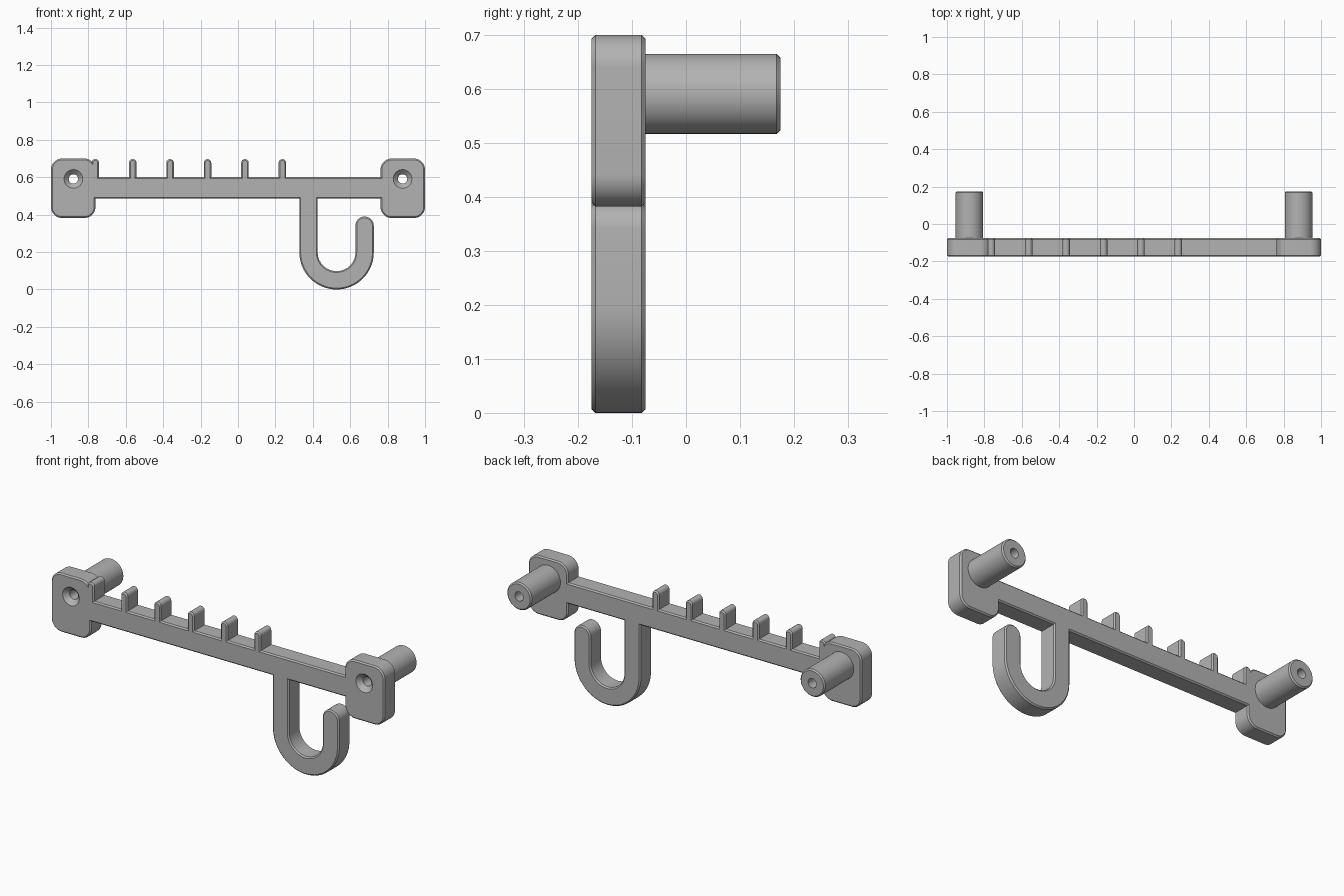
import bpy, bmesh
from math import pi, sin, cos, radians

if "Cube" in bpy.data.objects:
    bpy.data.objects.remove(bpy.data.objects["Cube"])

FRONT, BACK, CHAMFER = -0.175, -0.075, 0.007
HOLE_Z = 0.591

grey = bpy.data.materials.new("grey plastic")
grey.use_nodes = True
colour = (0.45, 0.45, 0.45, 1)
grey.diffuse_color = colour
grey.node_tree.nodes["Principled BSDF"].inputs["Base Color"].default_value = colour


def arc(cx, cz, r, start, end, steps=12):
    angles = [radians(start + (end - start) * i / steps) for i in range(steps + 1)]
    return [(cx + r * cos(a), cz + r * sin(a)) for a in angles]


def finish(name, bm):
    bmesh.ops.remove_doubles(bm, verts=bm.verts, dist=1e-5)
    bmesh.ops.recalc_face_normals(bm, faces=bm.faces)
    mesh = bpy.data.meshes.new(name)
    bm.to_mesh(mesh)
    bm.free()
    mesh.materials.append(grey)
    obj = bpy.data.objects.new(name, mesh)
    bpy.context.collection.objects.link(obj)
    return obj


def slab(name, outline):
    """Extrude an x-z outline through the depth and chamfer both rims."""
    bm = bmesh.new()
    face = bm.faces.new([bm.verts.new((x, FRONT, z)) for x, z in outline])
    moved = bmesh.ops.extrude_face_region(bm, geom=[face])["geom"]
    back = [v for v in moved if isinstance(v, bmesh.types.BMVert)]
    bmesh.ops.translate(bm, verts=back, vec=(0, BACK - FRONT, 0))
    bmesh.ops.recalc_face_normals(bm, faces=bm.faces)
    rims = [e for e in bm.edges if abs(e.verts[0].co.y - e.verts[1].co.y) < 1e-5]
    bmesh.ops.bevel(bm, geom=rims, offset=CHAMFER, segments=1,
                    profile=0.5, affect='EDGES')
    return finish(name, bm)


def lathe(name, x, profile, sides=48):
    """Spin a closed (radius, y) profile around the hole axis."""
    bm = bmesh.new()
    rings = [[bm.verts.new((x + r * cos(2 * pi * i / sides), y,
                            HOLE_Z + r * sin(2 * pi * i / sides)))
              for i in range(sides)] for r, y in profile]
    for a, b in zip(rings, rings[1:] + rings[:1]):
        for i in range(sides):
            j = (i + 1) % sides
            bm.faces.new((a[i], a[j], b[j], b[i]))
    return finish(name, bm)


def rounded_box(x0, x1, z0, z1, r):
    return (arc(x1 - r, z1 - r, r, 0, 90) + arc(x0 + r, z1 - r, r, 90, 180)
            + arc(x0 + r, z0 + r, r, 180, 270) + arc(x1 - r, z0 + r, r, 270, 360))


parts = []

# End plates with countersunk holes, and tubular posts behind them
for side, sign in (("right", -1), ("left", 1)):
    edges = sorted((sign * 0.762, sign * 1.0))
    plate = slab(side + "_plate", rounded_box(*edges, 0.382, 0.70, 0.06))
    x = sign * 0.88

    bm = bmesh.new()
    rings = []
    for r, y in ((0.054, FRONT - 0.004), (0.025, FRONT + 0.025), (0.025, BACK + 0.02)):
        rings.append([bm.verts.new((x + r * cos(2 * pi * i / 48), y,
                                    HOLE_Z + r * sin(2 * pi * i / 48)))
                      for i in range(48)])
    for a, b in zip(rings, rings[1:]):
        for i in range(48):
            bm.faces.new((a[i], a[i - 1], b[i - 1], b[i]))
    bm.faces.new(rings[0])
    bm.faces.new(rings[-1])
    cutter = finish("hole_cutter", bm)
    cutter.hide_render = True
    cut = plate.modifiers.new("screw hole", 'BOOLEAN')
    cut.operation, cut.solver, cut.object = 'DIFFERENCE', 'EXACT', cutter
    bpy.context.view_layer.objects.active = plate
    bpy.ops.object.modifier_apply(modifier=cut.name)
    bpy.data.objects.remove(cutter)

    post = lathe(side + "_post", x, [
        (0.025, BACK - 0.01), (0.074, BACK - 0.01), (0.074, 0.175 - CHAMFER),
        (0.074 - CHAMFER, 0.175), (0.025, 0.175)])
    parts += [plate, post]

# Long bar between the plates
parts.append(slab("bar", [(-0.80, 0.486), (0.80, 0.486), (0.80, 0.60), (-0.80, 0.60)]))

# Row of round-topped divider pegs
for i in range(6):
    x = -0.763 + 0.2 * i
    parts.append(slab(f"peg_{i + 1}", [(x - 0.02, 0.58), (x + 0.02, 0.58)]
                      + arc(x, 0.677, 0.02, 0, 180)))

# J-shaped hook hanging below the bar
cx, cz, outer, inner = 0.527, 0.199, 0.199, 0.101
mid, half = (outer + inner) / 2, (outer - inner) / 2
parts.append(slab("hook", [(cx - outer, 0.51)]
                  + arc(cx, cz, outer, 180, 360, 32)
                  + arc(cx + mid, 0.39 - half, half, 0, 180, 16)
                  + arc(cx, cz, inner, 360, 180, 32)
                  + [(cx - inner, 0.51)]))

# Smooth the curved walls, keep the chamfers crisp
bpy.ops.object.select_all(action='DESELECT')
for obj in parts:
    obj.select_set(True)
bpy.context.view_layer.objects.active = parts[0]
bpy.ops.object.shade_smooth_by_angle(angle=radians(30))
